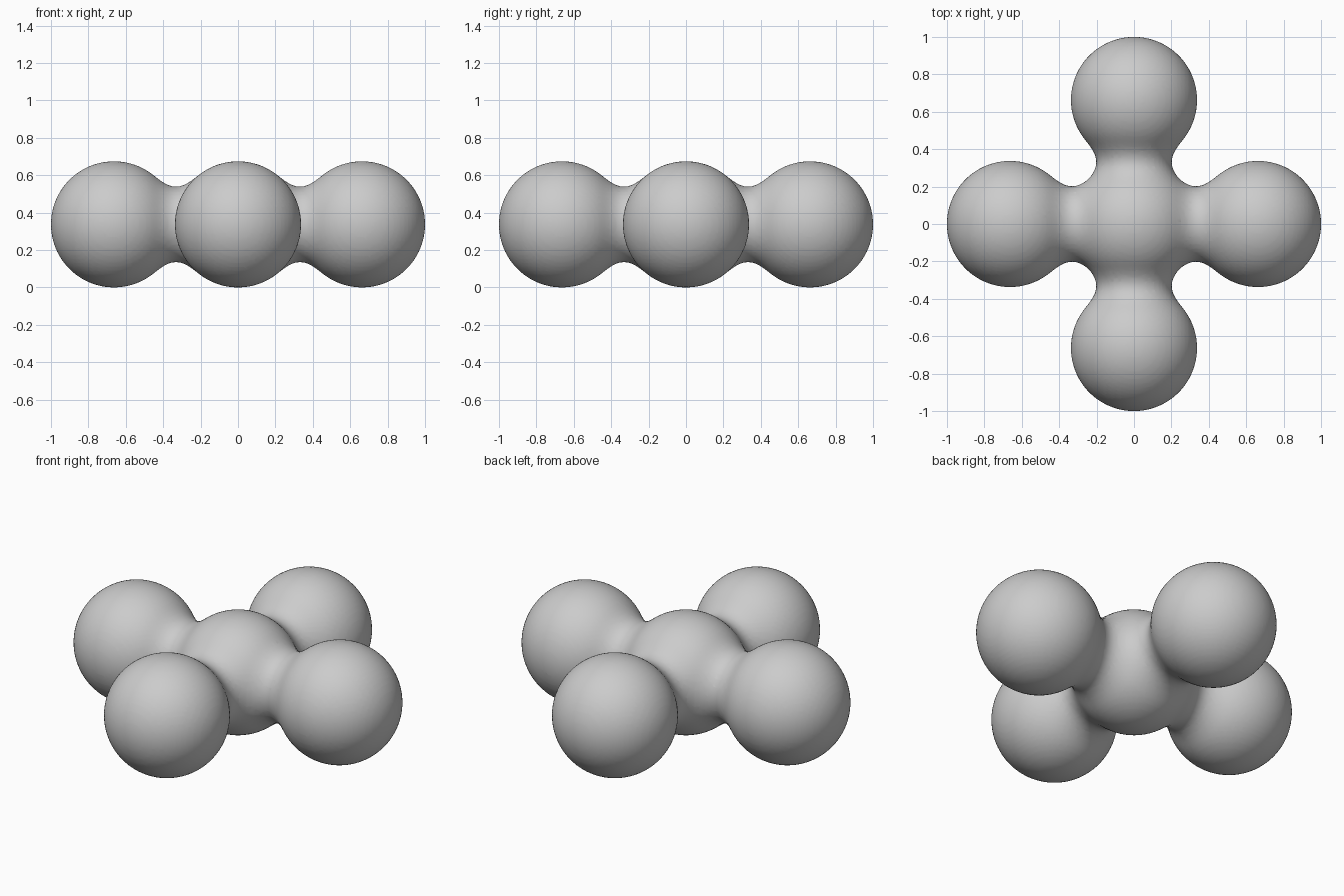
import bpy

if "Cube" in bpy.data.objects:
    bpy.data.objects.remove(bpy.data.objects["Cube"])

# Five equal balls blended together: one hub and four arms
BALL_R = 0.337             # visible ball radius
ARM = 1.0 - BALL_R         # hub to arm ball distance
LEVEL = 0.23               # blend level that gives the neck width
STIFF = 2.0

blend = bpy.data.metaballs.new("ball_blend")
blend.resolution = blend.render_resolution = 0.02
blend.threshold = LEVEL * STIFF

for x, y in ((0, 0), (ARM, 0), (-ARM, 0), (0, ARM), (0, -ARM)):
    ball = blend.elements.new(type='BALL')
    ball.co = (x, y, BALL_R)
    ball.radius = BALL_R / (1 - LEVEL ** (1 / 3)) ** 0.5
    ball.stiffness = STIFF

helper = bpy.data.objects.new("blend_helper", blend)
bpy.context.collection.objects.link(helper)
bpy.context.view_layer.update()

# Convert the blend to a smooth mesh
deps = bpy.context.evaluated_depsgraph_get()
mesh = bpy.data.meshes.new_from_object(helper.evaluated_get(deps))
bpy.data.objects.remove(helper, do_unlink=True)
mesh.shade_smooth()
cross = bpy.data.objects.new("blended_ball_cross", mesh)
bpy.context.collection.objects.link(cross)
